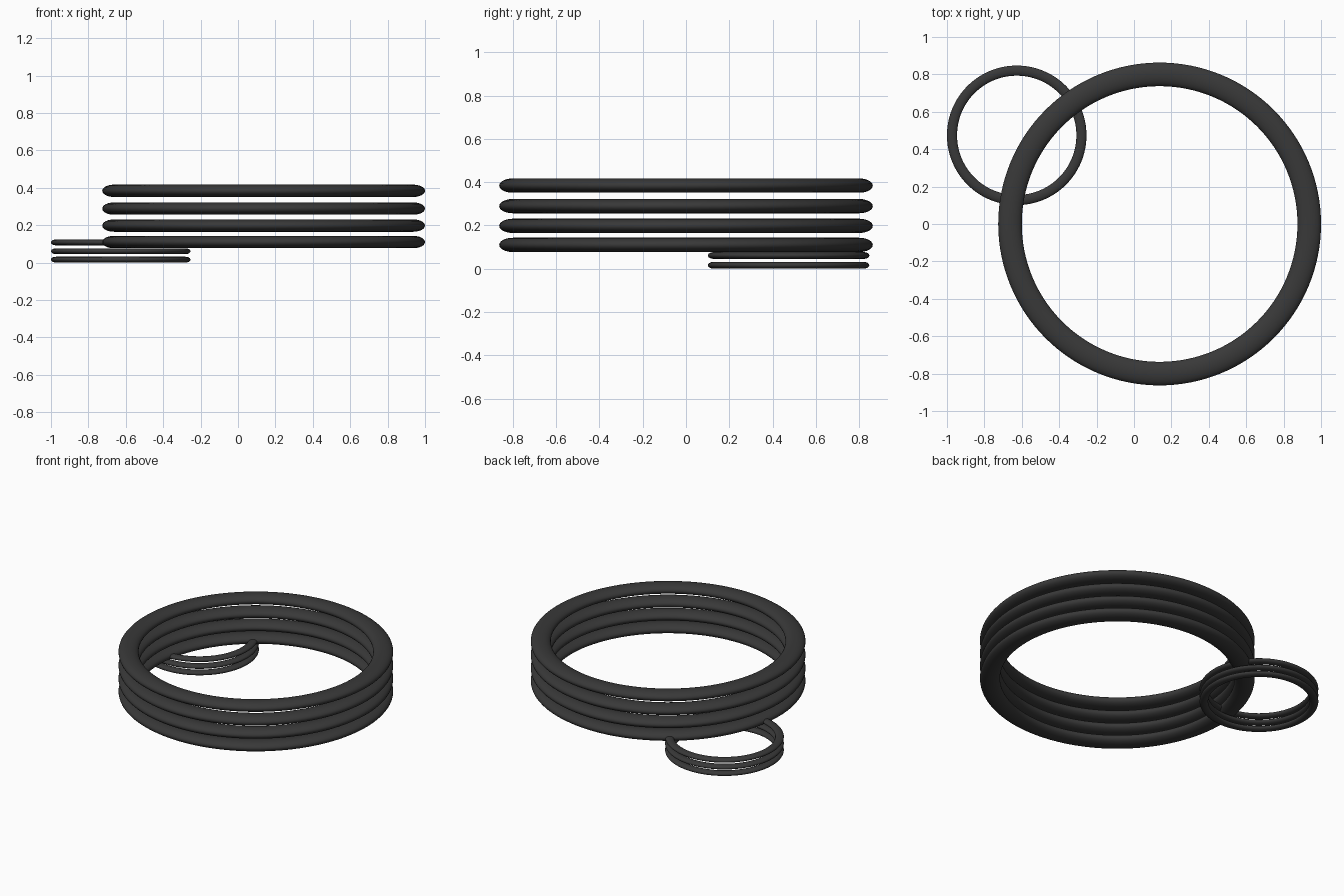
import bpy, bmesh, math

if "Cube" in bpy.data.objects:
    bpy.data.objects.remove(bpy.data.objects["Cube"])

# one dark rubbery grey for everything
dark = bpy.data.materials.new("dark_grey")
dark.diffuse_color = (0.04, 0.04, 0.04, 1)
dark.use_nodes = True
dark.node_tree.nodes["Principled BSDF"].inputs["Base Color"].default_value = dark.diffuse_color


def ring(name, centre, outer, half_w, half_h, seg=128, sides=24):
    """Horizontal ring with a flattened elliptical tube."""
    bm = bmesh.new()
    loops = []
    for i in range(seg):
        a = 2 * math.pi * i / seg
        loop = []
        for j in range(sides):
            t = 2 * math.pi * j / sides
            r = outer - half_w + half_w * math.cos(t)
            loop.append(bm.verts.new((r * math.cos(a), r * math.sin(a), half_h * math.sin(t))))
        loops.append(loop)
    for i in range(seg):
        p, q = loops[i], loops[(i + 1) % seg]
        for j in range(sides):
            k = (j + 1) % sides
            bm.faces.new((p[j], q[j], q[k], p[k])).smooth = True
    mesh = bpy.data.meshes.new(name)
    bm.to_mesh(mesh)
    bm.free()
    mesh.materials.append(dark)
    obj = bpy.data.objects.new(name, mesh)
    obj.location = centre
    bpy.context.collection.objects.link(obj)


# stack of four large rings
for n, z in enumerate((0.11, 0.198, 0.289, 0.384)):
    ring(f"large_ring_{n + 1}", (0.137, 0, z), 0.863, 0.063, 0.033)

# stack of three small rings, overlapping the large stack's edge
for n, z in enumerate((0.016, 0.061, 0.108)):
    ring(f"small_ring_{n + 1}", (-0.627, 0.474, z), 0.373, 0.027, 0.0155)
